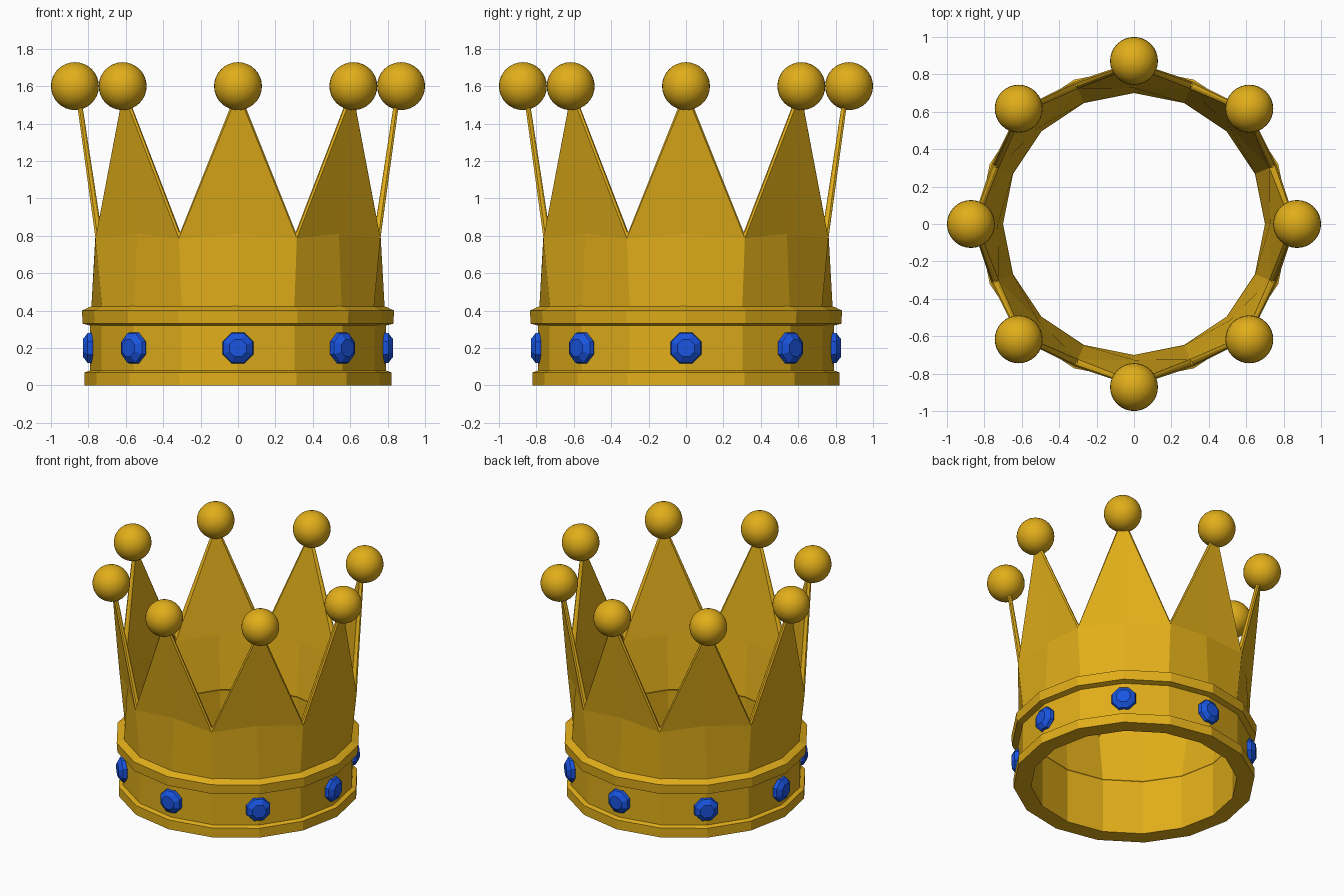
import bpy, bmesh
from math import sin, cos, pi, radians
from mathutils import Matrix, Vector

if "Cube" in bpy.data.objects:
    bpy.data.objects.remove(bpy.data.objects["Cube"])


def material(name, color):
    m = bpy.data.materials.new(name)
    m.diffuse_color = color
    m.use_nodes = True
    m.node_tree.nodes["Principled BSDF"].inputs["Base Color"].default_value = m.diffuse_color
    return m


gold = material("gold", (0.75, 0.42, 0.01, 1))
blue = material("blue_gem", (0.01, 0.09, 0.75, 1))


def finish(name, bm, mat, smooth=False):
    bmesh.ops.recalc_face_normals(bm, faces=bm.faces)
    for f in bm.faces:
        f.smooth = smooth
    me = bpy.data.meshes.new(name)
    bm.to_mesh(me)
    bm.free()
    ob = bpy.data.objects.new(name, me)
    me.materials.append(mat)
    bpy.context.collection.objects.link(ob)
    return ob


def polar(bm, r, deg, z):
    a = radians(deg)
    return bm.verts.new((r * cos(a), r * sin(a), z))


def lathe(name, profile, sides, mat):
    bm = bmesh.new()
    rings = [[polar(bm, r, 360 * i / sides, z) for r, z in profile] for i in range(sides)]
    n = len(profile)
    for i in range(sides):
        a, b = rings[i], rings[(i + 1) % sides]
        for j in range(n):
            k = (j + 1) % n
            bm.faces.new((a[j], b[j], b[k], a[k]))
    return finish(name, bm, mat)


# Sixteen-sided base band with raised lower and upper rims
lathe("base_band", [(0.70, 0), (0.82, 0), (0.82, 0.07), (0.79, 0.08), (0.79, 0.32),
                    (0.83, 0.33), (0.835, 0.40), (0.78, 0.425), (0.70, 0.405)], 16, gold)

# Eight pointed panels: outer and inner sheets joined along the zigzag rim
bm = bmesh.new()


def sheet(base_r, mid_r, valley_r, tip_r):
    base = [polar(bm, base_r, 22.5 * i, 0.40) for i in range(16)]
    mid = [polar(bm, mid_r, 45 * i, 0.81) for i in range(8)]
    valley = [polar(bm, valley_r, 45 * i + 22.5, 0.81) for i in range(8)]
    tip = [polar(bm, tip_r, 45 * i, 1.59) for i in range(8)]
    for i in range(8):
        left, right = valley[i - 1], valley[i]
        bm.faces.new((base[2 * i - 1], base[2 * i], mid[i], left))
        bm.faces.new((base[2 * i], base[2 * i + 1], right, mid[i]))
        bm.faces.new((left, mid[i], tip[i]))
        bm.faces.new((mid[i], right, tip[i]))
    return base, valley, tip


ob, ov, ot = sheet(0.785, 0.762, 0.825, 0.872)
ib, iv, it = sheet(0.70, 0.727, 0.787, 0.846)
for i in range(8):
    bm.faces.new((ov[i - 1], ot[i], it[i], iv[i - 1]))
    bm.faces.new((ot[i], ov[i], iv[i], it[i]))
for i in range(16):
    k = (i + 1) % 16
    bm.faces.new((ob[i], ib[i], ib[k], ob[k]))
points = finish("crown_points", bm, gold)
bev = points.modifiers.new("edge_chamfer", "BEVEL")
bev.width = 0.01
bev.segments = 1
bev.limit_method = 'ANGLE'
bev.angle_limit = radians(50)

for i in range(8):
    a = i * pi / 4
    # Ball on each tip
    bm = bmesh.new()
    bmesh.ops.create_uvsphere(bm, u_segments=32, v_segments=16, radius=0.128)
    bmesh.ops.translate(bm, verts=bm.verts, vec=Vector((0.872 * cos(a), 0.872 * sin(a), 1.60)))
    finish(f"tip_ball_{i + 1}", bm, gold, True)

    # Faceted octagonal gem set in the band, axis pointing outward
    bm = bmesh.new()
    rings = []
    for r, d in ((0.075, 0.75), (0.09, 0.785), (0.085, 0.805), (0.05, 0.83)):
        rings.append([bm.verts.new((d, r * cos(pi / 8 + k * pi / 4), r * sin(pi / 8 + k * pi / 4)))
                      for k in range(8)])
    for lo, hi in zip(rings, rings[1:]):
        for k in range(8):
            n = (k + 1) % 8
            bm.faces.new((lo[k], lo[n], hi[n], hi[k]))
    bm.faces.new(rings[0])
    bm.faces.new(rings[-1])
    bmesh.ops.transform(bm, verts=bm.verts,
                        matrix=Matrix.Rotation(a, 4, 'Z') @ Matrix.Translation((0, 0, 0.20)))
    finish(f"gem_{i + 1}", bm, blue)
